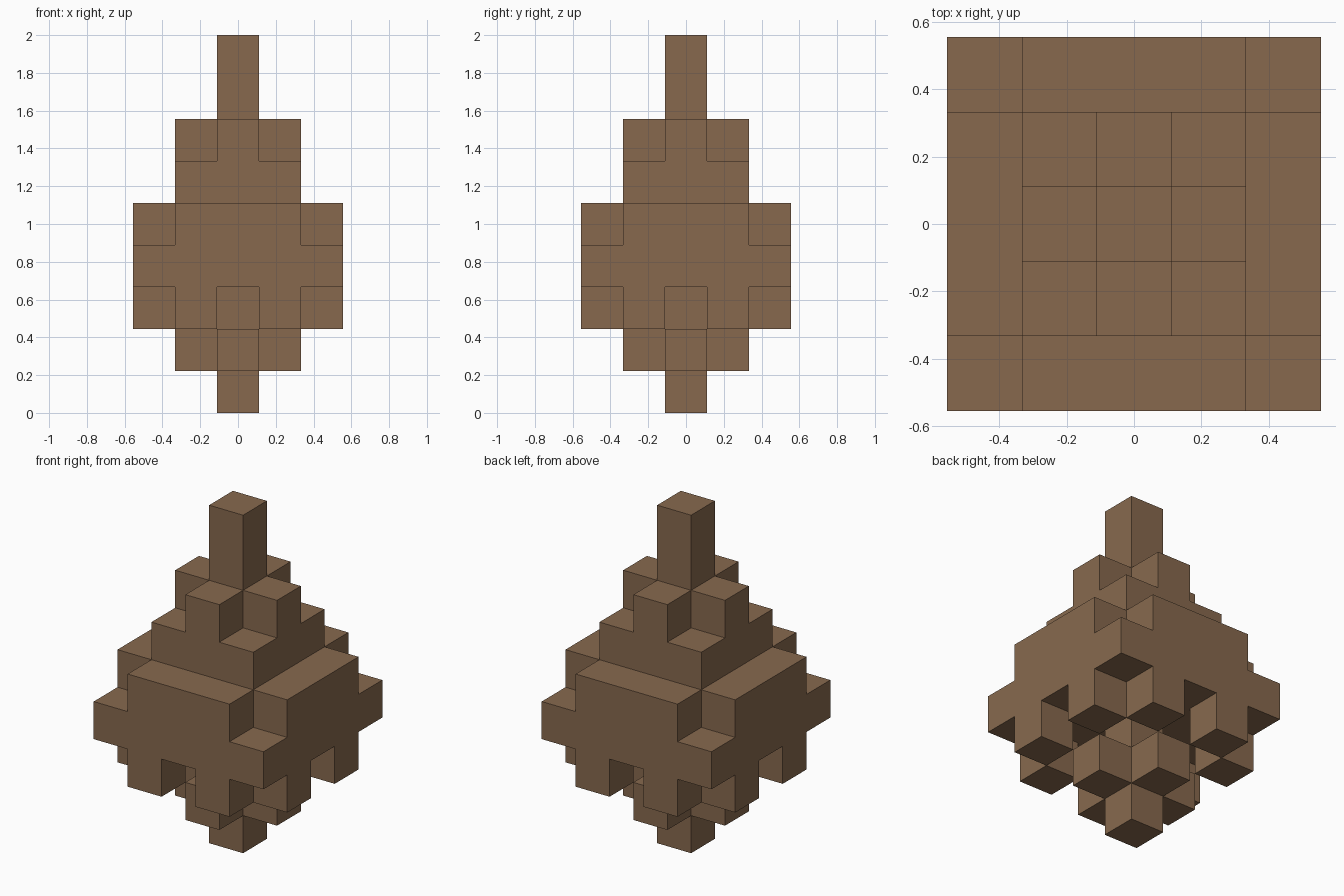
import bpy, bmesh
from math import radians
from mathutils import Vector

cube = bpy.data.objects.get("Cube")
if cube:
    bpy.data.objects.remove(cube, do_unlink=True)

UNIT = 2 / 9  # edge of one block

brown = bpy.data.materials.new("warm_brown")
brown.use_nodes = True
colour = (0.242, 0.141, 0.076, 1)
brown.diffuse_color = colour
brown.node_tree.nodes["Principled BSDF"].inputs["Base Color"].default_value = colour

# Block positions within a tier, as (larger, smaller) distance from the axis
CORE, ARM, DIAGONAL = (0, 0), (1, 0), (1, 1)
FACE, SIDE, CORNER = (2, 0), (2, 1), (2, 2)
INNER = {CORE, ARM, DIAGONAL}

# Tiers from the ground up
TIERS = [
    ("bottom_tip", {CORE}),
    ("lower_cross", {CORE, ARM}),
    ("hanging_blocks", {CORE, SIDE}),
    ("wide_slab", INNER | {FACE, SIDE, CORNER}),
    ("notched_slab", INNER | {FACE, SIDE}),
    ("upper_slab", INNER),
    ("upper_cross", {CORE, ARM}),
    ("spire", {CORE}),
    ("spire_top", {CORE}),
]


def filled(x, y, z):
    ring = (max(abs(x), abs(y)), min(abs(x), abs(y)))
    return 0 <= z < len(TIERS) and ring in TIERS[z][1]


def add_face(bm, cell, axis, sign):
    """Add one outward block face."""
    normal, u, v = Vector(), Vector(), Vector()
    normal[axis] = sign
    u[(axis + 1) % 3] = sign
    v[(axis + 2) % 3] = 1
    middle = Vector(cell) + Vector((0, 0, 0.5)) + normal / 2
    corners = [middle + (a * u + b * v) / 2
               for a, b in ((-1, -1), (1, -1), (1, 1), (-1, 1))]
    bm.faces.new([bm.verts.new(c * UNIT) for c in corners])


def build_tier(name, z):
    """Skin the exposed sides of one tier and merge flat areas."""
    bm = bmesh.new()
    span = range(-2, 3)
    for x in span:
        for y in span:
            if not filled(x, y, z):
                continue
            for axis in range(3):
                for sign in (-1, 1):
                    beside = [x, y, z]
                    beside[axis] += sign
                    if not filled(*beside):
                        add_face(bm, (x, y, z), axis, sign)
    bmesh.ops.remove_doubles(bm, verts=bm.verts, dist=UNIT / 100)
    bmesh.ops.dissolve_limit(bm, angle_limit=radians(1), verts=bm.verts, edges=bm.edges)
    mesh = bpy.data.meshes.new(name)
    bm.to_mesh(mesh)
    bm.free()
    mesh.materials.append(brown)
    bpy.context.collection.objects.link(bpy.data.objects.new(name, mesh))


for level, (tier_name, _) in enumerate(TIERS):
    build_tier(tier_name, level)
